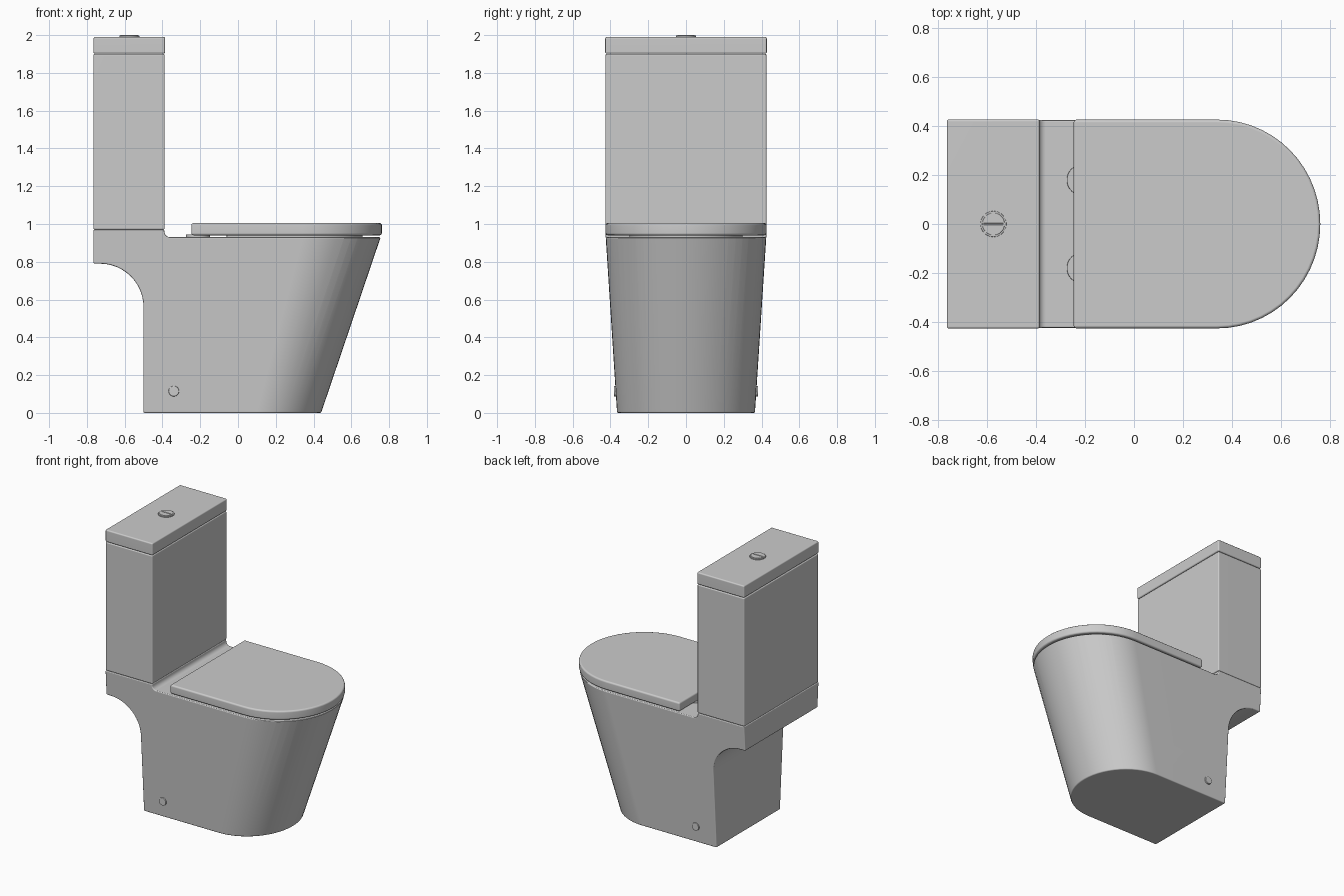
import bpy, bmesh, math
from math import sin, cos, pi

if "Cube" in bpy.data.objects:
    bpy.data.objects.remove(bpy.data.objects["Cube"])


def new_object(name, bm):
    bmesh.ops.recalc_face_normals(bm, faces=bm.faces)
    mesh = bpy.data.meshes.new(name)
    bm.to_mesh(mesh)
    bm.free()
    ob = bpy.data.objects.new(name, mesh)
    bpy.context.collection.objects.link(ob)
    return ob


def loft(name, rings):
    bm = bmesh.new()
    loops = [[bm.verts.new(p) for p in r] for r in rings]
    n = len(loops[0])
    for a, b in zip(loops, loops[1:]):
        for i in range(n):
            j = (i + 1) % n
            bm.faces.new((a[i], a[j], b[j], b[i]))
    bm.faces.new(loops[0])
    bm.faces.new(loops[-1])
    return new_object(name, bm)


def d_ring(z, back, cx, front, w, n=28):
    """Straight back and sides, elliptical front."""
    pts = [(back, w, z), (back, -w, z)]
    for i in range(n + 1):
        a = -pi / 2 + pi * i / n
        pts.append((cx + (front - cx) * cos(a), w * sin(a), z))
    return pts


def box(name, x0, x1, w, z0, z1):
    return loft(name, [[(x0, -w, z), (x1, -w, z), (x1, w, z), (x0, w, z)] for z in (z0, z1)])


def disc(name, centre, r, h, axis='z', n=32):
    x, y, z = centre
    rings = []
    for t in (-h / 2, h / 2):
        ring = []
        for i in range(n):
            u, v = r * cos(2 * pi * i / n), r * sin(2 * pi * i / n)
            ring.append((x + u, y + v, z + t) if axis == 'z' else (x + u, y + t, z + v))
        rings.append(ring)
    return loft(name, rings)


def boolean(ob, tool, op):
    m = ob.modifiers.new("cut", 'BOOLEAN')
    m.operation, m.object, m.solver = op, tool, 'EXACT'
    bpy.context.view_layer.objects.active = ob
    bpy.ops.object.modifier_apply(modifier=m.name)
    bpy.data.objects.remove(tool)


def finish(ob, width, segments=3):
    bpy.ops.object.select_all(action='DESELECT')
    ob.select_set(True)
    bpy.context.view_layer.objects.active = ob
    m = ob.modifiers.new("round", 'BEVEL')
    m.width, m.segments = width, segments
    m.limit_method, m.angle_limit = 'ANGLE', math.radians(40)
    bpy.ops.object.modifier_apply(modifier=m.name)
    bpy.ops.object.shade_smooth_by_angle(angle=math.radians(35))
    m = ob.modifiers.new("normals", 'WEIGHTED_NORMAL')
    m.keep_sharp = True


# Pan: tapered D-shaped loft trimmed by the side silhouette
def pan_ring(z):
    return d_ring(z, -0.765, 0.1 + 0.263 * z, 0.44 + 0.339 * z, 0.365 + 0.0645 * z)


pan = loft("pan", [pan_ring(0), pan_ring(0.97)])
side = [(-0.5, -0.1), (0.9, -0.1), (0.9, 0.93)]
side += [(-0.36 - 0.03 * sin(a), 0.96 - 0.03 * cos(a)) for a in [pi / 2 * i / 5 for i in range(6)]]
side += [(-0.39, 1.05), (-0.87, 1.05), (-0.87, 0.79)]
side += [(-0.73 + 0.23 * sin(a), 0.56 + 0.23 * cos(a)) for a in [pi / 2 * i / 12 for i in range(13)]]
trim = loft("trim", [[(x, y, z) for x, z in side] for y in (-0.6, 0.6)])
boolean(pan, trim, 'INTERSECT')
finish(pan, 0.01)

# Cistern and its lid
finish(box("cistern", -0.765, -0.388, 0.426, 0.97, 1.9), 0.008)
finish(box("cistern_lid", -0.765, -0.386, 0.428, 1.902, 1.99), 0.009)

# Flush button with a split line
finish(disc("button_collar", (-0.575, 0, 1.99), 0.053, 0.014), 0.002, 2)
button = disc("flush_button", (-0.575, 0, 1.993), 0.046, 0.014)
boolean(button, box("slot", -0.615, -0.535, 0.003, 1.996, 2.05), 'DIFFERENCE')
finish(button, 0.001, 1)

# Seat cover and the inner seat below it
finish(loft("seat_cover", [d_ring(z, -0.247, 0.34, 0.762, 0.427) for z in (0.94, 1.005)]), 0.012)
finish(loft("seat_insert", [d_ring(z, -0.06, 0.34, 0.66, 0.3) for z in (0.92, 0.95)]), 0.003, 2)

# Hinge plates and side screw caps
for s, label in ((1, "left"), (-1, "right")):
    finish(disc("hinge_plate_" + label, (-0.212, s * 0.18, 0.935), 0.063, 0.018), 0.003, 2)
    finish(disc("screw_cap_" + label, (-0.34, s * 0.37, 0.115), 0.028, 0.024, 'y', 24), 0.004, 2)
